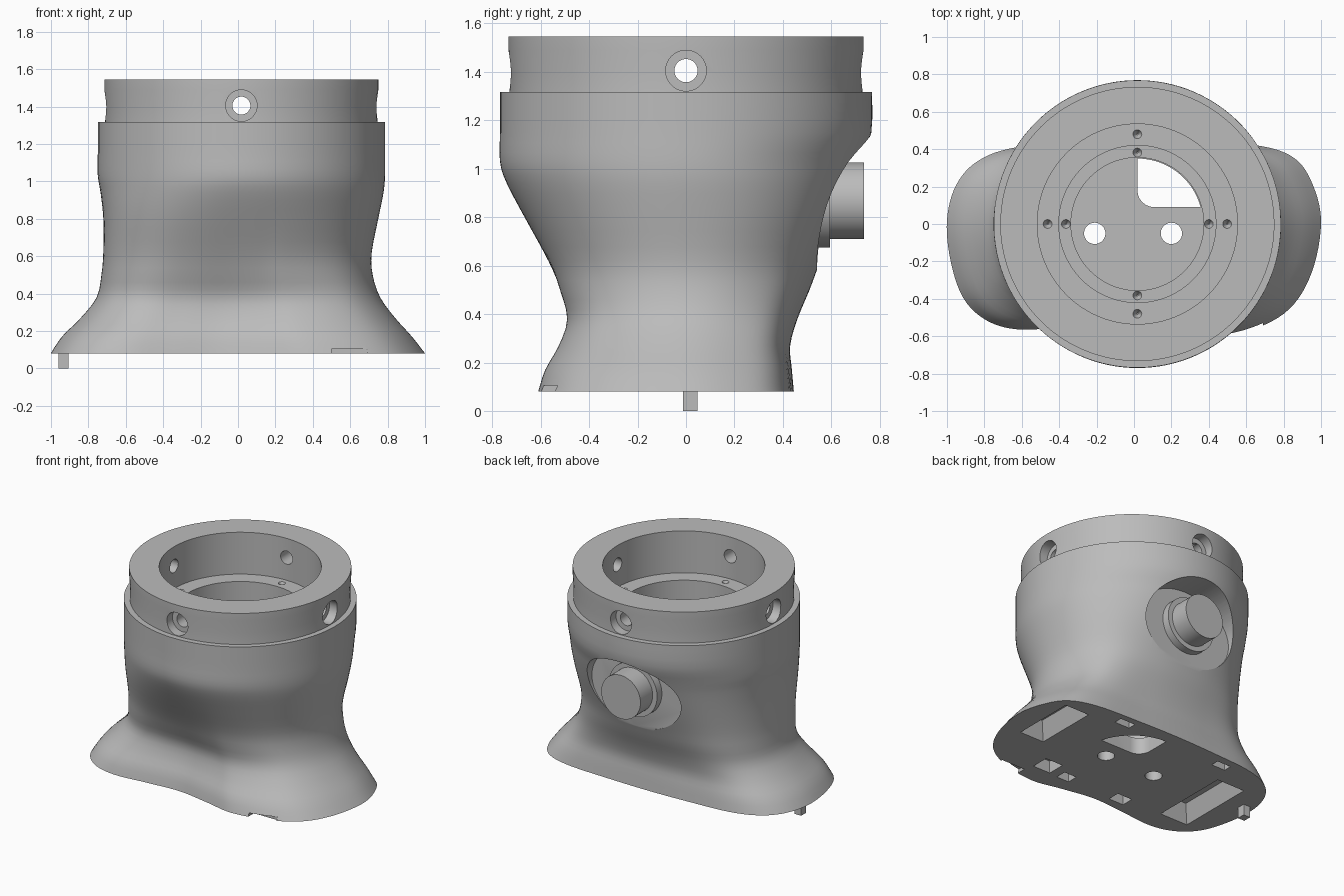
import bpy, bmesh, math
from mathutils import Matrix, Vector

if "Cube" in bpy.data.objects:
    bpy.data.objects.remove(bpy.data.objects["Cube"])

CX = 0.018  # axis of the round collar
grey = bpy.data.materials.new("satin_grey")
grey.use_nodes = True
grey.diffuse_color = (0.5, 0.5, 0.5, 1)
grey.node_tree.nodes["Principled BSDF"].inputs["Base Color"].default_value = (0.5, 0.5, 0.5, 1)


def finish(bm, name):
    bmesh.ops.recalc_face_normals(bm, faces=bm.faces)
    me = bpy.data.meshes.new(name)
    bm.to_mesh(me)
    bm.free()
    ob = bpy.data.objects.new(name, me)
    me.materials.append(grey)
    bpy.context.collection.objects.link(ob)
    return ob


def smooth(ob, angle=30):
    bpy.ops.object.select_all(action='DESELECT')
    ob.select_set(True)
    bpy.context.view_layer.objects.active = ob
    bpy.ops.object.shade_smooth_by_angle(angle=math.radians(angle))


def loft(rings, name):
    """Skin a stack of equal-length closed rings and cap both ends."""
    bm = bmesh.new()
    vs = [[bm.verts.new(p) for p in r] for r in rings]
    n = len(vs[0])
    for a, b in zip(vs, vs[1:]):
        for i in range(n):
            bm.faces.new((a[i], a[(i + 1) % n], b[(i + 1) % n], b[i]))
    bm.faces.new(vs[0][::-1])
    bm.faces.new(vs[-1])
    return finish(bm, name)


def circle(r, z, n=96):
    return [(CX + r * math.cos(2 * math.pi * i / n), r * math.sin(2 * math.pi * i / n), z) for i in range(n)]


def rod(name, a, b, r1, r2=None, seg=40):
    """Cylinder or cone from point a to point b."""
    a, b = Vector(a), Vector(b)
    bm = bmesh.new()
    m = Matrix.Translation((a + b) / 2) @ (b - a).to_track_quat('Z', 'Y').to_matrix().to_4x4()
    bmesh.ops.create_cone(bm, cap_ends=True, segments=seg, radius1=r1,
                          radius2=r1 if r2 is None else r2, depth=(b - a).length, matrix=m)
    return finish(bm, name)


def box(name, x0, x1, y0, y1, z0, z1, taper=0):
    """Block whose top is drawn in by the taper on every side."""
    return loft([[(x0 + t, y0 + t, z), (x1 - t, y0 + t, z), (x1 - t, y1 - t, z), (x0 + t, y1 - t, z)]
                 for z, t in ((z0, 0), (z1, taper))], name)


def catmull(p0, p1, p2, p3, t):
    return [0.5 * (2 * b + (c - a) * t + (2 * a - 5 * b + 4 * c - d) * t * t
                   + (3 * b - a - 3 * c + d) * t ** 3) for a, b, c, d in zip(p0, p1, p2, p3)]


# Footprint of the base, counter-clockwise
foot = [(1, 0), (.96, .2), (.86, .35), (.66, .42), (.3, .44), (0, .445), (-.3, .435), (-.63, .41),
        (-.83, .34), (-.95, .21), (-1, .02), (-.98, -.2), (-.91, -.4), (-.78, -.52), (-.6, -.565),
        (-.35, -.545), (-.1, -.53), (.15, -.57), (.37, -.61), (.63, -.565), (.83, -.455), (.95, -.26)]
N = len(foot)
outline = [catmull(foot[i - 1], foot[i], foot[(i + 1) % N], foot[(i + 2) % N], k / 6)
           for i in range(N) for k in range(6)]

# Height, left, right, front and back extents, share of footprint shape, squareness
rows = [(.08, -1, 1, -.61, .445, 1, 0), (.17, -.94, .93, -.583, .437, .95, 0),
        (.27, -.84, .84, -.53, .43, .85, .3), (.38, -.755, .76, -.5, .46, .65, .7),
        (.5, -.73, .72, -.535, .51, .4, 1), (.62, -.72, .715, -.58, .555, .2, 1),
        (.8, -.72, .75, -.67, .63, .05, .8), (.94, -.735, .778, -.74, .687, 0, .3),
        (1.03, -.75, .786, -.768, .722, 0, 0), (1.15, -.75, .786, -.768, .765, 0, 0),
        (1.317, -.75, .786, -.768, .768, 0, 0)]
levels = []
for i in range(len(rows) - 1):
    q = [rows[max(0, min(len(rows) - 1, i + d))] for d in (-1, 0, 1, 2)]
    levels += [catmull(*q, k / 3) for k in range(3)]
levels.append(rows[-1])


def section(z, xl, xr, yf, yb, w, sq):
    ring = []
    for x, y in outline:
        u = Vector((x, y / (.445 if y > 0 else .61)))
        # The front left-hand corner of the neck is the squarest
        n = 2 + sq * (.2 if y > 0 else .5 if x < 0 else .05)
        p = (u / (abs(u.x) ** n + abs(u.y) ** n) ** (1 / n)).lerp(u, w)
        ring.append(((xl + xr) / 2 + p.x * (xr - xl) / 2, p.y * (yb if p.y > 0 else -yf), z))
    return ring


# Body with the narrower collar on top
rings = [section(*r) for r in levels]
for r, z in ((.729, 1.317), (.727, 1.4), (.733, 1.49), (.733, 1.545)):
    s = r / .768
    rings.append([(CX + (x - CX) * s, y * s, z) for x, y, _ in section(*rows[-1])])
body = loft(rings, "housing_body")

# Stepped bore
bore = [(.355, .2), (.355, .7), (.42, .7), (.42, 1.24), (.535, 1.24), (.535, 1.7)]
cuts = [loft([circle(r, z) for r, z in bore], "bore")]
# Four counterbored radial holes through the collar
for dx, dy in ((1, 0), (-1, 0), (0, 1), (0, -1)):
    at = lambda r, z=1.405: (CX + dx * r, dy * r, z)
    cuts.append(rod("collar_hole", at(.45), at(.85), .048))
    cuts.append(rod("counterbore", at(.66), at(.85), .084))
    # Conical screw dimples in the two ledges
    for r, z in ((.48, 1.24), (.382, .7)):
        cuts.append(rod("ledge_dimple", at(r, z - .04), at(r, z + .005), .004, .026, seg=20))
# Oval recess behind the button
cuts.append(loft([[(.01 + .37 * math.cos(a), y, .855 + .28 * math.sin(a)) for a in
                   [2 * math.pi * i / 72 for i in range(72)]] for y in (.54, 1)], "button_recess"))
# Floor openings: two round holes and a rounded quarter opening
for x in (-.21, .2):
    cuts.append(rod("floor_hole", (x, -.05, 0), (x, -.05, .3), .057))
a0 = math.asin(.09 / .35)
arc = [(CX + .35 * math.cos(a), .35 * math.sin(a)) for a in
       [a0 + (math.pi / 2 - a0) * i / 16 for i in range(17)]]
corner = [(CX + .09 - .09 * math.cos(a), .18 - .09 * math.sin(a)) for a in
          [math.pi / 2 * i / 6 for i in range(7)]]
cuts.append(loft([[(x, y, z) for x, y in arc + corner] for z in (0, .3)], "quarter_opening"))
# Pockets in the underside: x range, y range, top height, taper
for p in ((.62, .85, -.19, .31, .2, .07), (-.81, -.55, -.42, .2, .2, .07), (.34, .48, -.46, -.33, .17, 0),
          (.17, .27, -.47, -.39, .17, 0), (-.3, -.18, -.47, -.38, .17, 0), (.32, .44, .33, .39, .17, 0),
          (-.52, -.41, .31, .37, .17, 0), (.5, .69, -.8, -.53, .105, 0)):
    cuts.append(box("base_pocket", *p[:4], .04, *p[4:]))

bpy.context.view_layer.objects.active = body
for c in cuts:
    mod = body.modifiers.new("cut", 'BOOLEAN')
    mod.operation, mod.solver, mod.object = 'DIFFERENCE', 'EXACT', c
    bpy.ops.object.modifier_apply(modifier=mod.name)
    bpy.data.objects.remove(c)
smooth(body)

# Button on its collar, facing the back
smooth(rod("button_collar", (.01, .5, .868), (.01, .595, .868), .194, seg=64))
smooth(rod("button", (.01, .55, .868), (.01, .735, .868), .158, seg=64))
# Locating peg under the base
box("locating_peg", -.96, -.906, -.012, .047, 0, .1)
